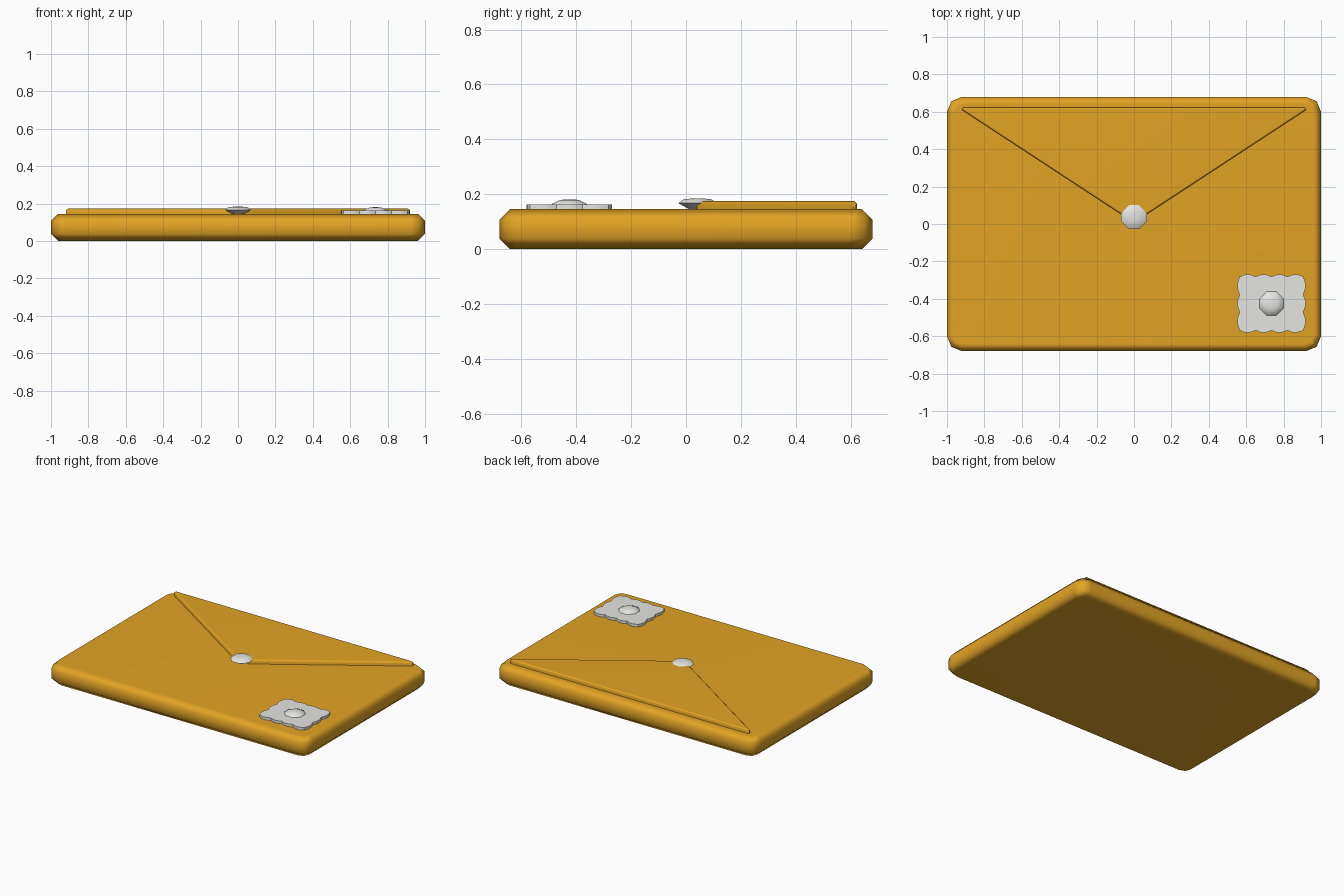
import bpy, bmesh
from math import sin, cos, pi, radians

if "Cube" in bpy.data.objects:
    bpy.data.objects.remove(bpy.data.objects["Cube"])


def make_material(name, rgb):
    mat = bpy.data.materials.new(name)
    mat.use_nodes = True
    mat.diffuse_color = (*rgb, 1)
    mat.node_tree.nodes["Principled BSDF"].inputs["Base Color"].default_value = (*rgb, 1)
    return mat


golden = make_material("golden yellow", (0.76, 0.37, 0.018))
pale = make_material("pale grey", (0.78, 0.78, 0.76))


def finish(name, bm, mat, angle):
    bmesh.ops.recalc_face_normals(bm, faces=bm.faces)
    mesh = bpy.data.meshes.new(name)
    bm.to_mesh(mesh)
    bm.free()
    mesh.materials.append(mat)
    obj = bpy.data.objects.new(name, mesh)
    bpy.context.collection.objects.link(obj)
    bpy.ops.object.select_all(action="DESELECT")
    obj.select_set(True)
    bpy.context.view_layer.objects.active = obj
    bpy.ops.object.shade_smooth_by_angle(angle=radians(angle))
    return obj


def prism(outline, z0, z1):
    """Closed slab with the given plan outline."""
    bm = bmesh.new()
    face = bm.faces.new([bm.verts.new((x, y, z0)) for x, y in outline])
    top = bmesh.ops.extrude_face_region(bm, geom=[face])["geom"]
    verts = [v for v in top if isinstance(v, bmesh.types.BMVert)]
    bmesh.ops.translate(bm, verts=verts, vec=(0, 0, z1 - z0))
    return bm


def bevel(bm, edges, width, segments=1):
    bmesh.ops.bevel(bm, geom=edges, offset=width, offset_type="OFFSET",
                    segments=segments, profile=0.5, affect="EDGES")


def rim(bm, *heights):
    return [e for e in bm.edges
            if any(all(abs(v.co.z - z) < 1e-4 for v in e.verts) for z in heights)]


def turned(name, profile, centre, mat, sides=8, phase=0.0):
    """Turned form built from rings of (radius, height), capped at both ends."""
    bm = bmesh.new()
    rings = [[bm.verts.new((centre[0] + r * cos(phase + 2 * pi * i / sides),
                            centre[1] + r * sin(phase + 2 * pi * i / sides), z))
              for i in range(sides)] for r, z in profile]
    for low, high in zip(rings, rings[1:]):
        for i in range(sides):
            j = (i + 1) % sides
            bm.faces.new((low[i], low[j], high[j], high[i]))
    bm.faces.new(rings[0])
    bm.faces.new(rings[-1])
    return finish(name, bm, mat, 50)


# Envelope body: rounded plan corners, chamfered top and bottom rims
top = 0.145
body = prism([(-1, -0.68), (1, -0.68), (1, 0.68), (-1, 0.68)], 0, top)
bevel(body, [e for e in body.edges if abs(e.verts[0].co.z - e.verts[1].co.z) > 0.1], 0.08, 2)
bevel(body, rim(body, 0, top), 0.038)
envelope = finish("envelope_body", body, golden, 60)
envelope.modifiers.new("weighted_normals", "WEIGHTED_NORMAL").keep_sharp = True

# Triangular flap with a blunt tip
flap = prism([(-0.92, 0.61), (-0.05, 0.04), (0.05, 0.04), (0.92, 0.61),
              (0.912, 0.624), (-0.912, 0.624)], top - 0.01, 0.174)
bevel(flap, rim(flap, 0.174), 0.01)
flap_obj = finish("envelope_flap", flap, golden, 60)
flap_obj.modifiers.new("weighted_normals", "WEIGHTED_NORMAL").keep_sharp = True

# Seal over the flap tip
turned("flap_seal", [(0.035, 0.146), (0.075, 0.167), (0.055, 0.181), (0.02, 0.184)],
       (0, 0.042), pale, phase=pi / 8)

# Stamp with scalloped edges
cx, cy, hx, hy, bump, steps = 0.735, -0.425, 0.17, 0.143, 0.013, 6
corners = [(-hx, -hy), (hx, -hy), (hx, hy), (-hx, hy)]
outline = []
for k in range(4):
    (ax, ay), (bx, by) = corners[k], corners[(k + 1) % 4]
    scallops = 3 if k % 2 else 4
    nx, ny = [(0, -1), (1, 0), (0, 1), (-1, 0)][k]
    count = scallops * steps
    for i in range(count):
        t = i / count
        out = bump * abs(sin(pi * scallops * t))
        outline.append((cx + ax + (bx - ax) * t + nx * out,
                        cy + ay + (by - ay) * t + ny * out))
finish("stamp", prism(outline, top - 0.005, 0.163), pale, 40)

# Raised dome in the middle of the stamp
turned("stamp_dome", [(0.07, 0.16), (0.068, 0.165), (0.038, 0.178), (0.015, 0.181)],
       (cx, cy), pale, phase=pi / 8)
